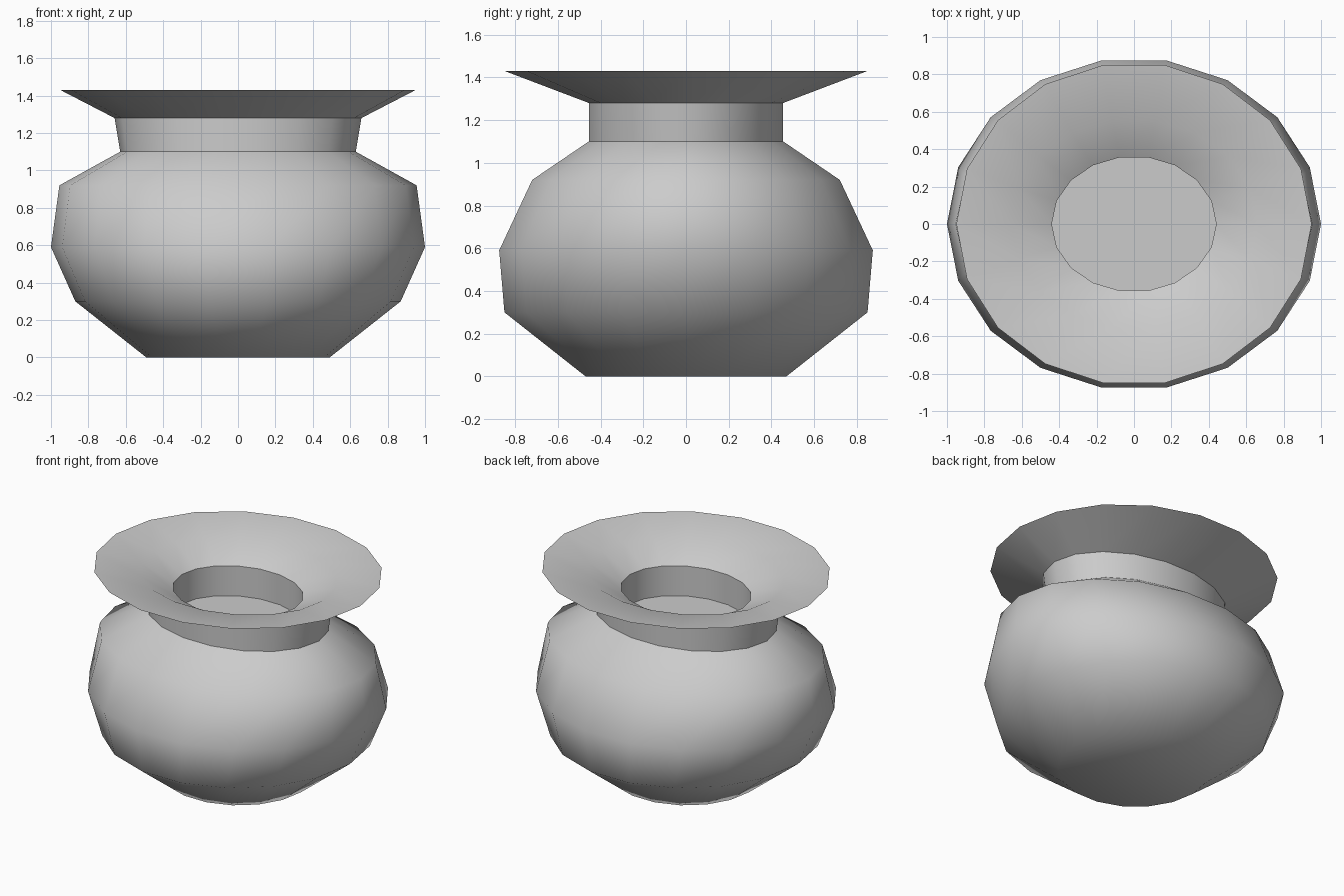
import bpy, bmesh
from math import sin, cos, tau, radians

if "Cube" in bpy.data.objects:
    bpy.data.objects.remove(bpy.data.objects["Cube"])

SIDES = 18


def loft(name, rings, angle, cap_start=False, cap_end=False):
    """Stack oval rings given as (x radius, y radius, height) and bridge them."""
    bm = bmesh.new()
    loops = [[bm.verts.new((rx * cos(tau * i / SIDES), ry * sin(tau * i / SIDES), z))
              for i in range(SIDES)] for rx, ry, z in rings]
    for a, b in zip(loops, loops[1:]):
        for i in range(SIDES):
            j = (i + 1) % SIDES
            bm.faces.new((a[i], a[j], b[j], b[i]))
    if cap_start:
        bm.faces.new(loops[0][::-1])
    if cap_end:
        bm.faces.new(loops[-1])
    mesh = bpy.data.meshes.new(name)
    bm.to_mesh(mesh)
    bm.free()
    obj = bpy.data.objects.new(name, mesh)
    bpy.context.collection.objects.link(obj)
    bpy.ops.object.select_all(action='DESELECT')
    obj.select_set(True)
    bpy.context.view_layer.objects.active = obj
    bpy.ops.object.shade_smooth_by_angle(angle=radians(angle))
    return obj


# Round oval body with a flat base
loft("pot_body", [
    (0.49, 0.477, 0.0),
    (0.87, 0.863, 0.30),
    (1.00, 0.888, 0.59),
    (0.955, 0.731, 0.92),
    (0.63, 0.462, 1.10),
], 60, cap_start=True)

# Neck wall
loft("neck", [(0.63, 0.462, 1.10), (0.66, 0.462, 1.28)], 40)

# Underside of the flared rim
loft("rim_underside", [(0.66, 0.462, 1.28), (0.95, 0.863, 1.43)], 40)

# Inside of the flared rim, curving down to the mouth
loft("rim_inside", [
    (0.95, 0.863, 1.43),
    (0.66, 0.56, 1.39),
    (0.44, 0.362, 1.28),
], 60)

# Straight mouth wall with its floor
loft("mouth", [(0.44, 0.362, 1.28), (0.44, 0.362, 1.07)], 40, cap_end=True)
